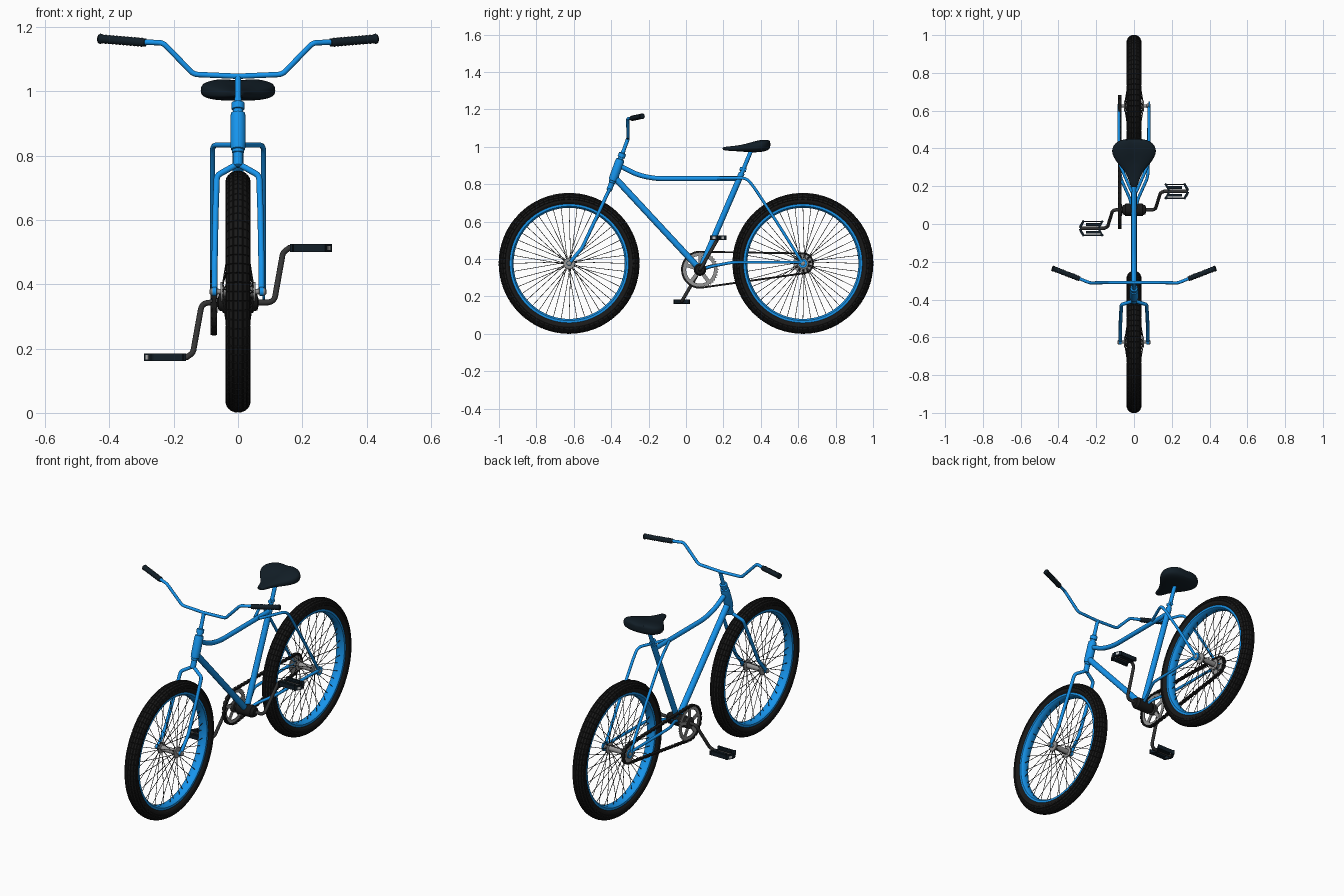
import bpy, bmesh
from math import sin, cos, pi, atan2, acos, exp
from mathutils import Vector, Matrix

if "Cube" in bpy.data.objects:
    bpy.data.objects.remove(bpy.data.objects["Cube"])

def mat(name, r, g, b):
    m = bpy.data.materials.new(name)
    m.diffuse_color = (r, g, b, 1)
    m.use_nodes = True
    m.node_tree.nodes["Principled BSDF"].inputs["Base Color"].default_value = m.diffuse_color
    return m

BLUE = mat("blue_paint", 0.008, 0.3, 0.85)
RUBBER = mat("rubber", 0.01, 0.01, 0.01)
SOFT = mat("dark_vinyl", 0.006, 0.013, 0.02)
DARK = mat("dark_metal", 0.035, 0.035, 0.035)
METAL = mat("metal", 0.3, 0.3, 0.3)
WHITE = mat("reflector", 0.8, 0.8, 0.8)

def finish(name, bm, m, smooth=True):
    bmesh.ops.recalc_face_normals(bm, faces=bm.faces)
    me = bpy.data.meshes.new(name)
    bm.to_mesh(me)
    bm.free()
    ob = bpy.data.objects.new(name, me)
    bpy.context.collection.objects.link(ob)
    me.materials.append(m)
    bpy.ops.object.select_all(action='DESELECT')
    ob.select_set(True)
    bpy.context.view_layer.objects.active = ob
    if smooth:
        bpy.ops.object.shade_smooth_by_angle(angle=0.7)
    return ob

def fillet(pts, rad):
    pts = [Vector(p) for p in pts]
    out = [pts[0]]
    for a, b, c in zip(pts, pts[1:], pts[2:]):
        d = min(rad, (a - b).length * 0.45, (c - b).length * 0.45)
        p, q = b + (a - b).normalized() * d, b + (c - b).normalized() * d
        out += [p * (1 - t) ** 2 + b * 2 * t * (1 - t) + q * t * t for t in (0, .2, .4, .6, .8, 1)]
    return out + [pts[-1]]

def tube(name, pts, r, m, rad=0.03):
    cu = bpy.data.curves.new(name, 'CURVE')
    cu.dimensions = '3D'
    cu.bevel_depth, cu.bevel_resolution, cu.use_fill_caps = r, 4, True
    path = fillet(pts, rad)
    sp = cu.splines.new('POLY')
    sp.points.add(len(path) - 1)
    for p, v in zip(sp.points, path):
        p.co = (*v, 1)
    tmp = bpy.data.objects.new(name, cu)
    bpy.context.collection.objects.link(tmp)
    me = bpy.data.meshes.new_from_object(tmp.evaluated_get(bpy.context.evaluated_depsgraph_get()))
    bm = bmesh.new()
    bm.from_mesh(me)
    bpy.data.objects.remove(tmp)
    return finish(name, bm, m)

def lathe_bm(profile, n, closed=False):
    # profile of (x, radius) turned around the x axis
    bm = bmesh.new()
    rings = [[bm.verts.new((x, r * cos(2 * pi * i / n), r * sin(2 * pi * i / n))) for i in range(n)]
             for x, r in profile]
    for k in range(len(rings) - (0 if closed else 1)):
        a, b = rings[k], rings[(k + 1) % len(rings)]
        for i in range(n):
            bm.faces.new((a[i], a[(i + 1) % n], b[(i + 1) % n], b[i]))
    if not closed:
        bm.faces.new(rings[0])
        bm.faces.new(rings[-1])
    return bm

def lathe(name, profile, at, m, n=24, axis=(1, 0, 0), closed=False):
    bm = lathe_bm(profile, n, closed)
    rot = Vector(axis).to_track_quat('X', 'Z').to_matrix().to_4x4()
    bm.transform(Matrix.Translation(at) @ rot)
    return finish(name, bm, m)

def bar(bm, a, b, r, n=5):
    a, b = Vector(a), Vector(b)
    mx = Matrix.Translation((a + b) / 2) @ (b - a).to_track_quat('Z', 'X').to_matrix().to_4x4()
    bmesh.ops.create_cone(bm, cap_ends=True, segments=n, radius1=r, radius2=r, depth=(b - a).length, matrix=mx)

def box(bm, c, s, rot=Matrix()):
    bmesh.ops.create_cube(bm, size=1, matrix=Matrix.Translation(c) @ rot @ Matrix.Diagonal((*s, 1)))

def gear(name, at, r_in, r_out, teeth, m, w=0.005):
    bm = bmesh.new()
    n = teeth * 4
    pos = lambda r, i: (at[0] - w / 2, at[1] + r * cos(2 * pi * i / n), at[2] + r * sin(2 * pi * i / n))
    inner = [bm.verts.new(pos(r_in, i)) for i in range(n)]
    outer = [bm.verts.new(pos(r_out if i % 4 < 2 else r_out - 0.007, i)) for i in range(n)]
    fs = [bm.faces.new((inner[i], inner[(i + 1) % n], outer[(i + 1) % n], outer[i])) for i in range(n)]
    ext = bmesh.ops.extrude_face_region(bm, geom=fs, use_keep_orig=True)
    bmesh.ops.translate(bm, vec=(w, 0, 0), verts=[v for v in ext['geom'] if isinstance(v, bmesh.types.BMVert)])
    return finish(name, bm, m, False)

# wheels: knobbly tyre, rim, spokes, hub
def wheel(side, y):
    c = Vector((0, y, 0.377))
    prof = [(0.0365 * cos(a), 0.341 + 0.033 * sin(a)) for a in (2 * pi * i / 16 for i in range(16))]
    bm = lathe_bm(prof, 80, True)
    tread = [f for f in bm.faces if Vector(f.calc_center_median()[1:]).length > 0.338]
    bmesh.ops.recalc_face_normals(bm, faces=bm.faces)
    bmesh.ops.inset_individual(bm, faces=tread, thickness=0.0022, depth=0.003)
    bm.transform(Matrix.Translation(c))
    finish(side + "_tyre", bm, RUBBER, False)
    lathe(side + "_rim", [(-.026, .318), (-.026, .306), (-.015, .297), (.015, .297), (.026, .306), (.026, .318)],
          c, BLUE, 72, closed=True)
    bm = bmesh.new()
    for i in range(44):
        a = 2 * pi * i / 44
        s = 1 if i % 2 else -1
        h = a + (0.3 if i % 4 < 2 else -0.3)
        bar(bm, c + Vector((s * .048, .026 * cos(h), .026 * sin(h))), c + Vector((s * .004, .3 * cos(a), .3 * sin(a))), .0016)
    finish(side + "_spokes", bm, DARK)
    half = [(.088, .007), (.084, .012), (.068, .012), (.066, .008), (.054, .008), (.054, .030), (.047, .030), (.043, .016)]
    lathe(side + "_hub", [(-x, r) for x, r in half] + half[::-1], c, METAL)

wheel("front", -0.625)
wheel("rear", 0.625)

# steering column along the head angle
axis = Vector((0, 0.102, 0.28)).normalized()
lathe("head_tube", [(0, .010), (.004, .015), (.045, .015), (.047, .018), (.056, .018), (.058, .022), (.075, .024),
      (.16, .024), (.178, .022), (.18, .015), (.19, .015), (.191, .020), (.212, .020), (.216, .012), (.23, .010), (.298, .010)],
      (0, -0.412, 0.765), BLUE, axis=axis)

# frame tubes
tube("top_tube", [(0, -.365, .905), (0, -.26, .85), (0, -.165, .83), (0, .29, .83)], .013, BLUE, .06)
tube("down_tube", [(0, -.385, .84), (0, .07, .35)], .017, BLUE)
tube("seat_tube", [(0, .075, .343), (0, .298, .86)], .016, BLUE)
tube("seat_post", [(0, .295, .85), (0, .352, .99)], .011, BLUE)
tube("seat_clamp", [(0, .287, .883), (0, .322, .876)], .010, BLUE)
for s, side in ((1, "right"), (-1, "left")):
    tube(side + "_fork_leg", [(0, -.407, .775), (s * .066, -.426, .738), (s * .070, -.48, .62),
                              (s * .073, -.555, .46), (s * .073, -.625, .377)], .0095, BLUE, .014)
    tube(side + "_seat_stay", [(s * .012, .17, .833), (s * .08, .325, .833), (s * .08, .37, .775), (s * .08, .5, .575),
                               (s * .08, .625, .375)], .008, BLUE, .03)
    tube(side + "_chain_stay", [(s * .012, .085, .345), (s * .02, .13, .36), (s * .074, .25, .383), (s * .08, .625, .383)],
         .008, BLUE, .03)
    lathe(side + "_dropout", [(-.004, .024), (.004, .024)], (s * .08, .625, .377), BLUE)
    lathe(side + "_fork_end", [(-.006, .014), (.006, .014)], (s * .073, -.625, .377), BLUE)

# handlebar and ribbed grips
half = [(.138, -.31, 1.053), (.233, -.312, 1.151), (.29, -.289, 1.153), (.42, -.235, 1.162)]
tube("handlebar", [(-x, y, z) for x, y, z in half[::-1]] + [(0, -.31, 1.047)] + half, .0085, BLUE, .014)
ribs = [(0, .013)] + [(0.006 + i * .006, .0125 + .0022 * (i % 2)) for i in range(24)] + [(.152, .016), (.157, .012)]
for s, side in ((1, "right"), (-1, "left")):
    lathe(side + "_grip", ribs, (s * .288, -.29, 1.152), SOFT, 16, axis=(s * .145, .056, .012))

# saddle lofted from cross-sections: y, half width, bottom, top
bm = bmesh.new()
rings = []
for y, w, lo, hi in [(.195, .012, .986, .997), (.205, .020, .980, 1.0), (.25, .032, .978, 1.004), (.29, .058, .975, 1.010),
                     (.33, .095, .972, 1.021), (.37, .117, .970, 1.033), (.40, .118, .972, 1.039), (.43, .100, .978, 1.041),
                     (.447, .064, .988, 1.038), (.451, .03, 1.0, 1.03)]:
    ring = []
    for i in range(28):
        a = 2 * pi * i / 28
        x = w * (1 if cos(a) > 0 else -1) * abs(cos(a)) ** .8
        z = (lo + hi) / 2 + (hi - lo) / 2 * (1 if sin(a) > 0 else -1) * abs(sin(a)) ** .6
        if sin(a) > 0 and y > .3:
            z -= .008 * exp(-(x / .025) ** 2)
        ring.append(bm.verts.new((x, y, z)))
    rings.append(ring)
for a, b in zip(rings, rings[1:]):
    for i in range(28):
        bm.faces.new((a[i], a[(i + 1) % 28], b[(i + 1) % 28], b[i]))
bm.faces.new(rings[0])
bm.faces.new(rings[-1])
finish("saddle", bm, SOFT).modifiers.new("soft", 'SUBSURF').levels = 1

# bottom bracket, cranks, pedals
BB = Vector((0, .075, .343))
half = [(.063, .014), (.06, .024), (.05, .027), (.045, .033)]
lathe("bottom_bracket", [(-x, r) for x, r in half] + half[::-1], BB, RUBBER)
for s, side in ((1, "right"), (-1, "left")):
    P = BB + Vector((s * .155, s * .098, s * .170))
    at = lambda x, t: BB + Vector((s * x, s * .098 * t, s * .170 * t))
    tube(side + "_crank", [at(.05, 0), at(.112, .0), at(.14, .92), at(.16, 1)], .009, DARK, .025)
    tube(side + "_pedal_axle", [P, P + Vector((s * .13, 0, 0))], .009, DARK)
    bm, rf = bmesh.new(), bmesh.new()
    for e in (1, -1):
        box(bm, P + Vector((s * .06, e * .036, 0)), (.105, .007, .024))
        box(bm, P + Vector((s * .062, e * .020, 0)), (.075, .014, .022))
        # slanted plates give the arrow-shaped outline
        box(bm, P + Vector((s * .121, e * .022, 0)), (.012, .044, .024), Matrix.Rotation(s * e * .5, 4, 'Z'))
        box(bm, P + Vector((s * .021, e * .022, 0)), (.010, .044, .022), Matrix.Rotation(s * e * .5, 4, 'Z'))
        box(rf, P + Vector((s * .126, e * .022, 0)), (.006, .018, .013), Matrix.Rotation(s * e * .5, 4, 'Z'))
    finish(side + "_pedal", bm, SOFT, False)
    finish(side + "_pedal_reflectors", rf, WHITE, False)

# chainring with five arms, rear sprocket
X = -.075
ring_c, cog_c = Vector((X, .075, .343)), Vector((X, .625, .377))
gear("chainring", ring_c, .074, .098, 40, METAL)
bm = bmesh.new()
for i in range(5):
    a = 2 * pi * i / 5 + .3
    box(bm, ring_c + Vector((0, .052 * cos(a), .052 * sin(a))), (.006, .056, .02), Matrix.Rotation(a, 4, 'X'))
finish("chainring_arms", bm, METAL, False)
lathe("chainring_centre", [(-.006, .032), (.012, .032)], ring_c, DARK)
gear("rear_sprocket", cog_c, .018, .055, 22, METAL)

# chain links laid along the belt line round both gears
R, r = .096, .053
d = cog_c - ring_c
th, ph = atan2(d.z, d.y), acos((R - r) / d.length)
arc = lambda c, q, a, b: [c + Vector((0, q * cos(a + (b - a) * i / 40), q * sin(a + (b - a) * i / 40))) for i in range(41)]
loop = arc(ring_c, R, th + ph, th - ph + 2 * pi) + arc(cog_c, r, th - ph, th + ph)
loop.append(loop[0])
pitch = sum((b - a).length for a, b in zip(loop, loop[1:])) / 108
bm, pos, k = bmesh.new(), 0, 0
for a, b in zip(loop, loop[1:]):
    v = b - a
    while k < 108 and k * pitch < pos + v.length:
        p = a + v.normalized() * (k * pitch - pos)
        box(bm, p, (.020 if k % 2 else .013, pitch * 1.25, .010), Matrix.Rotation(atan2(v.z, v.y), 4, 'X'))
        k += 1
    pos += v.length
finish("chain", bm, RUBBER, False)
